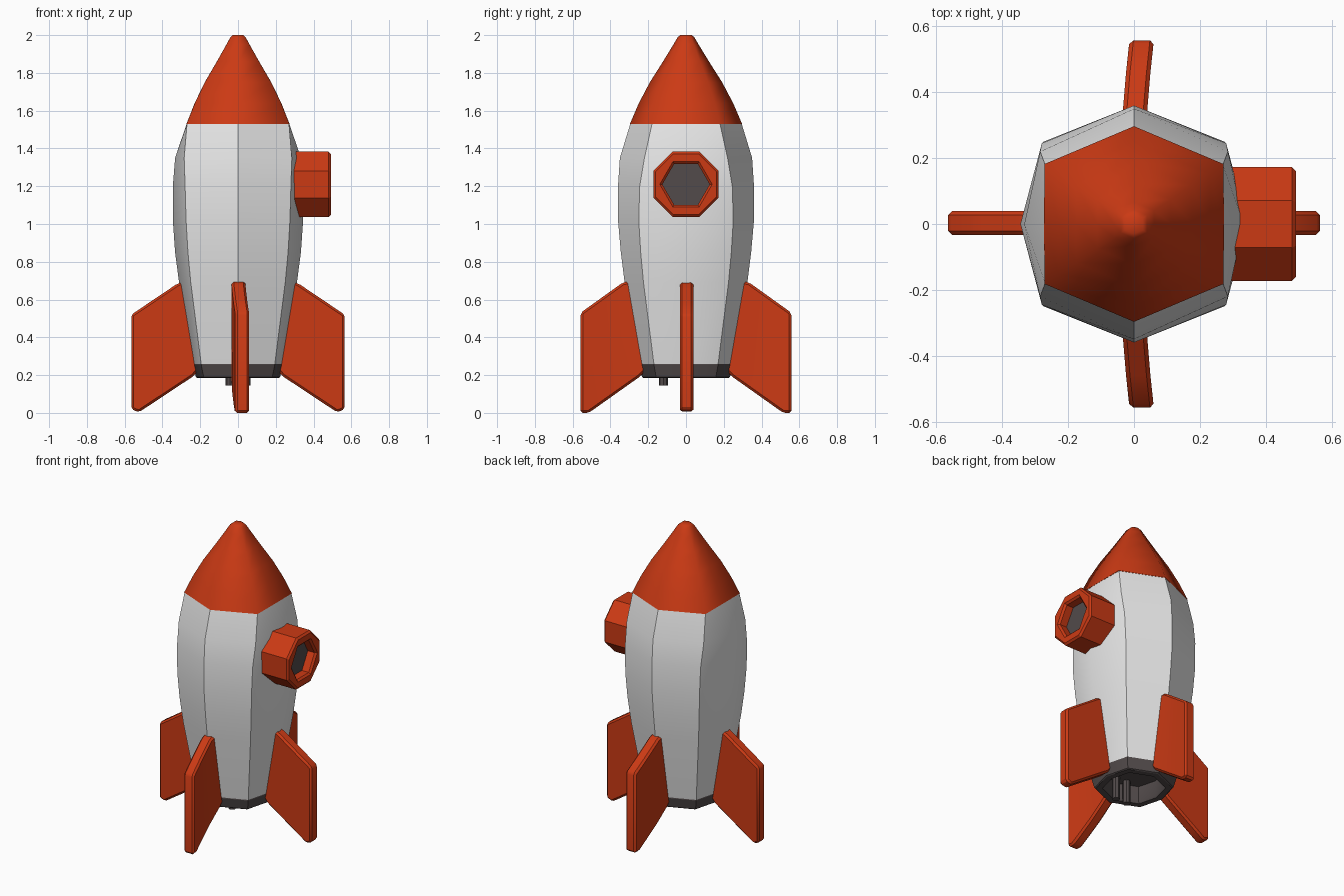
import bpy, bmesh, math
from mathutils import Vector

if "Cube" in bpy.data.objects:
    bpy.data.objects.remove(bpy.data.objects["Cube"])


def material(name, rgb):
    m = bpy.data.materials.new(name)
    m.diffuse_color = (*rgb, 1)
    m.use_nodes = True
    m.node_tree.nodes["Principled BSDF"].inputs["Base Color"].default_value = m.diffuse_color
    return m


RED = material("red_orange", (0.60, 0.042, 0.007))
WHITE = material("off_white", (0.80, 0.80, 0.80))
GREY = material("dark_grey", (0.085, 0.070, 0.070))


def finish(name, bm, mat, angle=30):
    bmesh.ops.recalc_face_normals(bm, faces=bm.faces)
    mesh = bpy.data.meshes.new(name)
    bm.to_mesh(mesh)
    bm.free()
    mesh.materials.append(mat)
    ob = bpy.data.objects.new(name, mesh)
    bpy.context.collection.objects.link(ob)
    smooth(ob, angle)
    return ob


def smooth(ob, angle):
    bpy.ops.object.select_all(action='DESELECT')
    ob.select_set(True)
    bpy.context.view_layer.objects.active = ob
    bpy.ops.object.shade_smooth_by_angle(angle=math.radians(angle))


def section(z, a, bx, by, cx):
    """Eight-point hull section: front/back point a, corners (bx, by), side point cx."""
    return [Vector((x, y, z)) for x, y in (
        (cx, 0), (bx, by), (0, a), (-bx, by), (-cx, 0), (-bx, -by), (0, -a), (bx, -by))]


def loft(name, rings, mat, cap_end=False, angle=30):
    bm = bmesh.new()
    loops = [[bm.verts.new(p) for p in ring] for ring in rings]
    for lo, hi in zip(loops, loops[1:]):
        for i in range(len(lo)):
            j = (i + 1) % len(lo)
            bm.faces.new((lo[i], lo[j], hi[j], hi[i]))
    if cap_end:
        bm.faces.new(loops[-1])
    return finish(name, bm, mat, angle)


# Hull
loft("hull", [section(*r) for r in (
    (0.26, 0.25, 0.195, 0.17, 0.24),
    (0.69, 0.325, 0.25, 0.225, 0.312),
    (0.85, 0.345, 0.265, 0.24, 0.333),
    (1.02, 0.36, 0.275, 0.25, 0.345),
    (1.20, 0.36, 0.28, 0.245, 0.345),
    (1.35, 0.35, 0.285, 0.22, 0.333),
    (1.53, 0.295, 0.27, 0.18, 0.272))], WHITE, angle=40)

# Nose cone: the hull's hexagonal top shrinking to a blunt tip
NOSE = ((1.53, 1.0), (1.64, 0.84), (1.75, 0.645), (1.86, 0.41), (1.95, 0.225),
        (1.99, 0.145), (2.0, 0.10))
loft("nose_cone", [section(z, 0.297 * s, 0.272 * s, 0.182 * s, 0.273 * s)
                   for z, s in NOSE], RED, cap_end=True, angle=65)

# Engine skirt with hollow underside
loft("engine_skirt", [section(z, 0.25 * s, 0.195 * s, 0.17 * s, 0.24 * s) for z, s in (
    (0.27, 0.98), (0.255, 1.0), (0.19, 0.93), (0.185, 0.90), (0.185, 0.74),
    (0.20, 0.71), (0.30, 0.71))], GREY, cap_end=True)

# Two exhaust pegs inside the skirt
for i, x in enumerate((-0.042, 0.042)):
    bm = bmesh.new()
    bmesh.ops.create_cone(bm, cap_ends=True, segments=8, radius1=0.024,
                          radius2=0.024, depth=0.16)
    bmesh.ops.translate(bm, vec=(x, -0.12, 0.225), verts=bm.verts)
    finish(f"exhaust_peg_{i + 1}", bm, GREY)


# Four fins; the front and back ones curve slightly sideways
def fin(name, out, side, profile, half, bend):
    bm = bmesh.new()
    face = bm.faces.new([bm.verts.new((r, -half, z)) for r, z in profile])
    ext = bmesh.ops.extrude_face_region(bm, geom=[face])
    bmesh.ops.translate(bm, vec=(0, 2 * half, 0),
                        verts=[v for v in ext["geom"] if isinstance(v, bmesh.types.BMVert)])
    bmesh.ops.recalc_face_normals(bm, faces=bm.faces)
    bmesh.ops.bevel(bm, geom=list(bm.edges), offset=0.012, segments=1, affect='EDGES')
    for r in (0.36, 0.46):
        bmesh.ops.bisect_plane(bm, geom=bm.verts[:] + bm.edges[:] + bm.faces[:],
                               plane_co=(r, 0, 0), plane_no=(1, 0, 0))
    for v in bm.verts:
        r, t, z = v.co
        t += 0.003 + bend * max(0, r - 0.33) ** 1.3
        v.co = Vector(out) * r + Vector(side) * t + Vector((0, 0, z))
    finish(name, bm, RED, 30)


SIDE = [(0.27, 0.70), (0.32, 0.685), (0.565, 0.52), (0.565, 0.02), (0.525, 0.003),
        (0.235, 0.195), (0.20, 0.24)]
FRONT = [(0.28, 0.70), (0.335, 0.69), (0.558, 0.53), (0.558, 0.0), (0.515, 0.0),
         (0.24, 0.195), (0.20, 0.24)]
fin("fin_right", (1, 0, 0), (0, 1, 0), SIDE, 0.036, 0)
fin("fin_left", (-1, 0, 0), (0, 1, 0), SIDE, 0.036, 0)
fin("fin_front", (0, -1, 0), (1, 0, 0), FRONT, 0.037, 0.14)
fin("fin_back", (0, 1, 0), (1, 0, 0), FRONT, 0.037, 0.14)


# Porthole: octagonal frame with a hexagonal opening, pointing to +x
def ngon(n, radius, turn):
    return [(radius * math.cos(turn + k * math.tau / n),
             radius * math.sin(turn + k * math.tau / n)) for k in range(n)]


curve = bpy.data.curves.new("porthole_frame", 'CURVE')
curve.dimensions = '2D'
curve.fill_mode = 'BOTH'
curve.extrude = 0.103
curve.bevel_depth = 0.012
curve.bevel_resolution = 0
curve.offset = -0.012
for pts in (ngon(8, 0.187, math.pi / 8), ngon(6, 0.125, 0)):
    sp = curve.splines.new('POLY')
    sp.points.add(len(pts) - 1)
    for p, (u, v) in zip(sp.points, pts):
        p.co = (u, v, 0, 1)
    sp.use_cyclic_u = True
curve.materials.append(RED)
frame = bpy.data.objects.new("porthole_frame", curve)
bpy.context.collection.objects.link(frame)
frame.location = (0.377, 0, 1.21)
frame.rotation_euler = (math.pi / 2, 0, math.pi / 2)
bpy.ops.object.select_all(action='DESELECT')
frame.select_set(True)
bpy.context.view_layer.objects.active = frame
bpy.ops.object.convert(target='MESH')
smooth(bpy.context.object, 30)

# Glass recessed in the frame
bm = bmesh.new()
bm.faces.new([bm.verts.new((0.43, u, 1.21 + v)) for u, v in ngon(6, 0.14, 0)])
finish("porthole_glass", bm, GREY)
